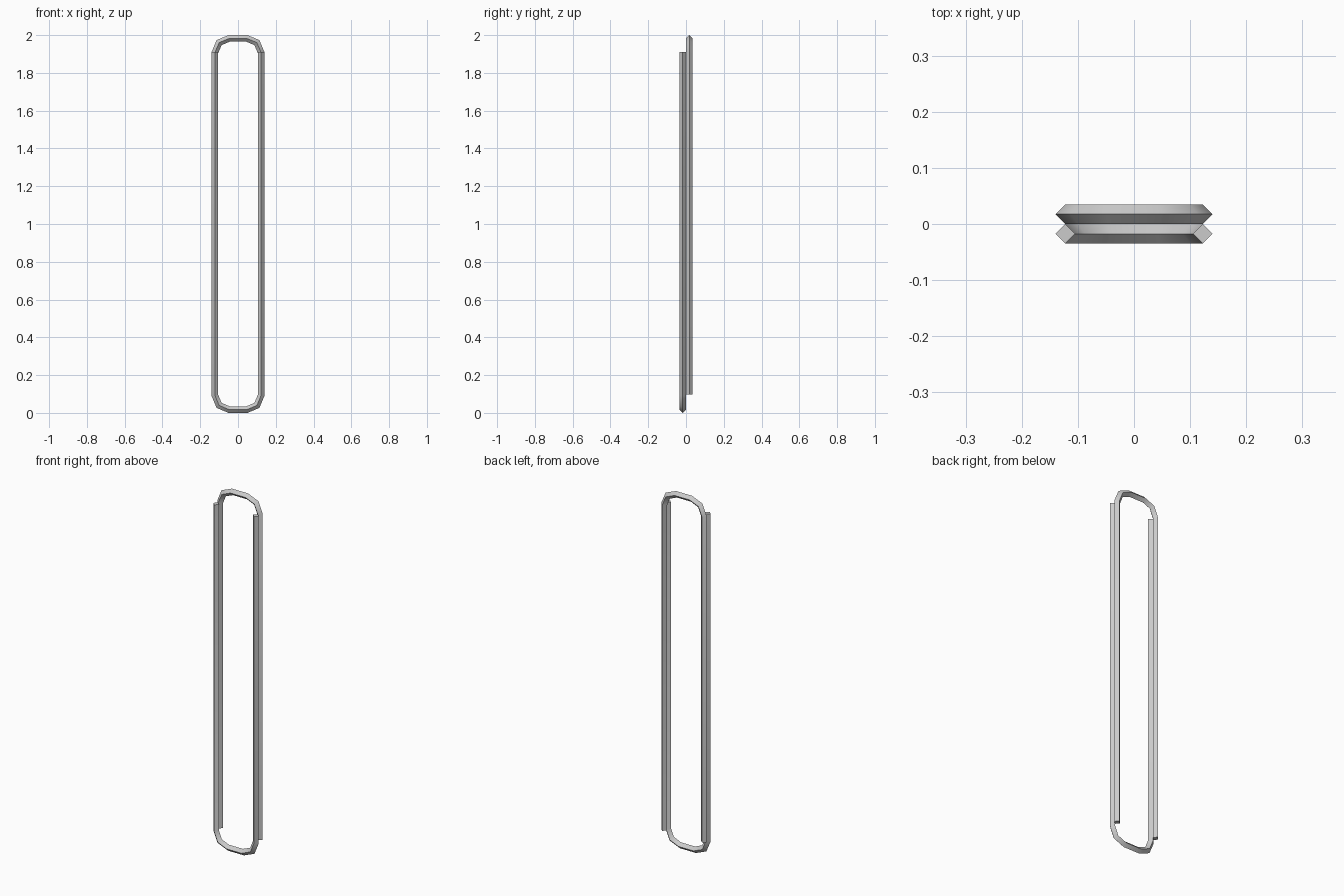
import bpy, bmesh, math
from mathutils import Vector

if "Cube" in bpy.data.objects:
    bpy.data.objects.remove(bpy.data.objects["Cube"])

R = 0.0173          # half diagonal of the diamond-section rod
X = 0.1225          # rod centre line offset
BEND = 0.076        # bend radius


def u_path(leg_z, bend_z, sign):
    """Centre line of a U: straight legs joined by two two-step corners."""
    half = [Vector((X, 0, leg_z))]
    for i in range(3):
        a = math.radians(45 * i)
        half.append(Vector((X - BEND + BEND * math.cos(a), 0,
                            bend_z + sign * BEND * math.sin(a))))
    return half + [Vector((-p.x, 0, p.z)) for p in reversed(half)]


def sweep_diamond(name, path, y):
    """Mitred four-sided rod with flat end caps."""
    bm = bmesh.new()
    rings = []
    for i, p in enumerate(path):
        d0 = (p - path[max(i - 1, 0)]).normalized()
        d1 = (path[min(i + 1, len(path) - 1)] - p).normalized()
        t = (d0 + d1).normalized()
        miter = 1 / t.dot(d1 if d1.length else d0)
        n = Vector((-t.z, 0, t.x)) * R * miter
        c = p + Vector((0, y, 0))
        depth = Vector((0, R, 0))
        rings.append([bm.verts.new(c + o) for o in (n, depth, -n, -depth)])
    for a, b in zip(rings, rings[1:]):
        for j in range(4):
            k = (j + 1) % 4
            bm.faces.new((a[j], a[k], b[k], b[j]))
    bm.faces.new(rings[0])
    bm.faces.new(rings[-1])
    bmesh.ops.recalc_face_normals(bm, faces=bm.faces)
    mesh = bpy.data.meshes.new(name)
    bm.to_mesh(mesh)
    bm.free()
    obj = bpy.data.objects.new(name, mesh)
    bpy.context.collection.objects.link(obj)
    # smooth along the bends, crisp along the rod edges
    bpy.ops.object.select_all(action='DESELECT')
    obj.select_set(True)
    bpy.context.view_layer.objects.active = obj
    bpy.ops.object.shade_smooth_by_angle(angle=math.radians(50))


# front rod: open at the top, bend at the bottom
low = R + BEND
sweep_diamond("front_u_rod", u_path(1.91, low, -1), -0.0175)
# back rod: open at the bottom, bend at the top
sweep_diamond("back_u_rod", u_path(0.097, 2 - low, 1), 0.0175)
